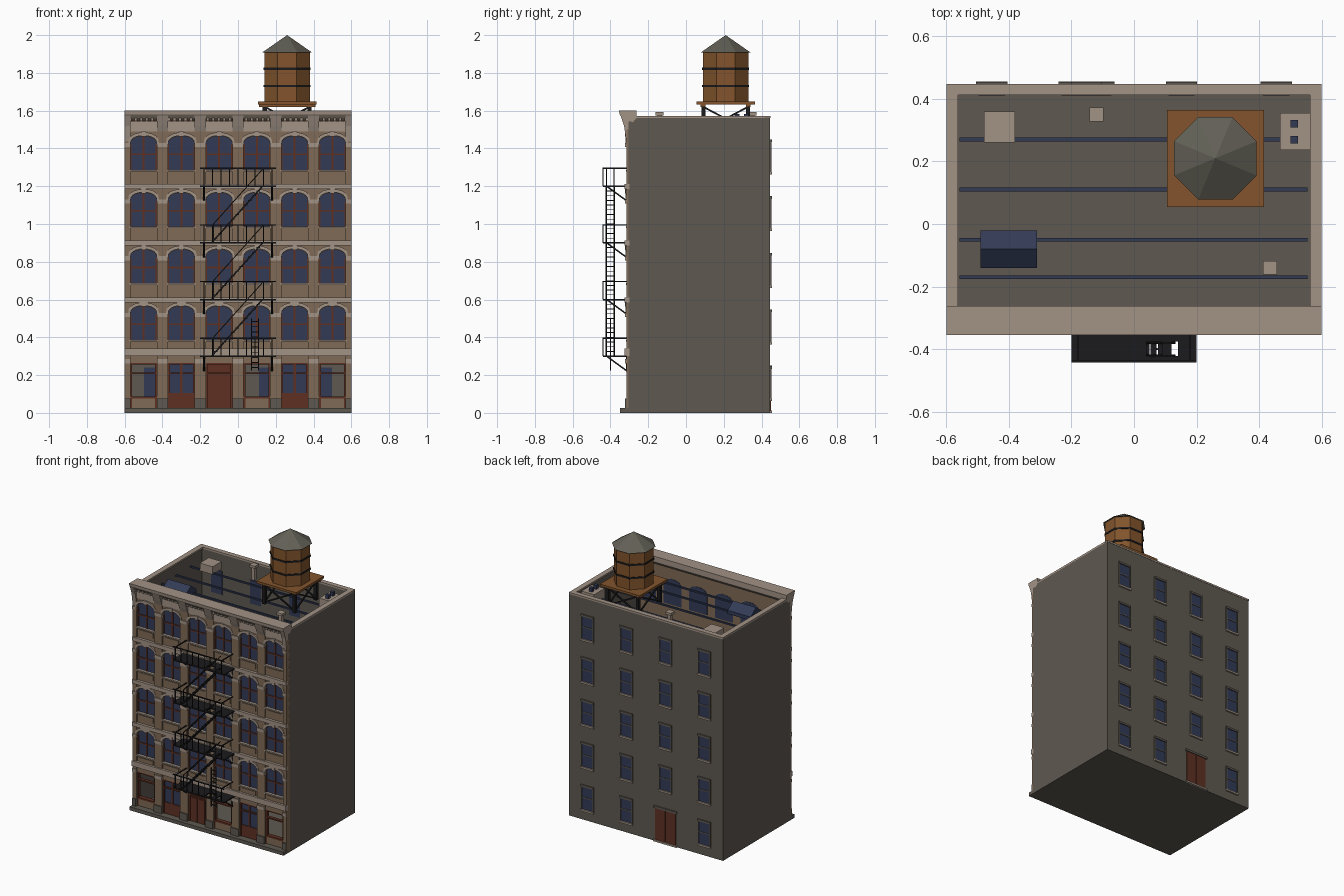
import bpy, bmesh, math
from mathutils import Vector, Matrix

if "Cube" in bpy.data.objects:
    bpy.data.objects.remove(bpy.data.objects["Cube"], do_unlink=True)


def material(name, *rgb):
    m = bpy.data.materials.new(name)
    m.use_nodes = True
    col = [((c / 255 + 0.055) / 1.055) ** 2.4 for c in rgb] + [1]
    m.diffuse_color = col
    m.node_tree.nodes["Principled BSDF"].inputs["Base Color"].default_value = col
    return m


STONE = material("pale stone", 162, 147, 134)
BRICK = material("tan brick", 128, 107, 86)
WALL = material("grey wall", 94, 89, 81)
WOOD = material("tank wood", 130, 84, 44)
GLASS = material("blue glass", 50, 59, 86)
DOOR = material("red brown paint", 94, 48, 34)
IRON = material("black iron", 27, 27, 29)
ZINC = material("zinc", 98, 96, 86)


class Part:
    """Collects simple solids into one named object."""

    def __init__(self, name, mat):
        self.name, self.mat, self.bm = name, mat, bmesh.new()

    def box(self, x0, x1, y0, y1, z0, z1):
        mid = Vector((x0 + x1, y0 + y1, z0 + z1)) / 2
        size = Matrix.Diagonal((x1 - x0, y1 - y0, z1 - z0, 1))
        bmesh.ops.create_cube(self.bm, size=1, matrix=Matrix.Translation(mid) @ size)

    def bar(self, p, q, t=0.006):
        p, q = Vector(p), Vector(q)
        rot = (q - p).to_track_quat("Z", "Y").to_matrix().to_4x4()
        size = Matrix.Diagonal((t, t, (q - p).length, 1))
        bmesh.ops.create_cube(self.bm, size=1, matrix=Matrix.Translation((p + q) / 2) @ rot @ size)

    def prism(self, pts, a, b, axis="y"):
        def put(u, v, w):
            return (u, w, v) if axis == "y" else (w, u, v)
        f = self.bm.faces.new([self.bm.verts.new(put(u, v, a)) for u, v in pts])
        ext = bmesh.ops.extrude_face_region(self.bm, geom=[f])["geom"]
        move = Vector(put(0, 0, b - a))
        bmesh.ops.translate(self.bm, vec=move, verts=[g for g in ext if isinstance(g, bmesh.types.BMVert)])

    def drum(self, x, y, z0, z1, r0, r1, n=8):
        bmesh.ops.create_cone(self.bm, cap_ends=True, segments=n, radius1=r0, radius2=r1, depth=z1 - z0,
                              matrix=Matrix.Translation((x, y, (z0 + z1) / 2)) @ Matrix.Rotation(math.pi / n, 4, "Z"))

    def done(self):
        bmesh.ops.recalc_face_normals(self.bm, faces=self.bm.faces)
        me = bpy.data.meshes.new(self.name)
        self.bm.to_mesh(me)
        self.bm.free()
        me.materials.append(self.mat)
        bpy.context.collection.objects.link(bpy.data.objects.new(self.name, me))


BAYS = [-0.5, -0.3, -0.1, 0.1, 0.3, 0.5]
FLOORS = [0.3, 0.6, 0.9, 1.2]
SHOPS = [-0.5, 0.1, 0.5]
BACK = [-0.455, -0.152, 0.152, 0.455]
PIERS = [(max(-0.6, x - 0.03), min(0.6, x + 0.03)) for x in [-0.6, -0.4, -0.2, 0, 0.2, 0.4, 0.6]]

# open shell: side walls, back wall and ground slab
shell = Part("side_and_back_walls", WALL)
shell.box(-0.6, 0.6, 0.415, 0.445, 0, 1.565)
shell.box(-0.6, 0.6, -0.31, 0.445, 0, 0.01)
for s in (-1, 1):
    shell.box(min(s * 0.6, s * 0.57), max(s * 0.6, s * 0.57), -0.305, 0.42, 0, 1.565)
shell.done()

cap = Part("parapet_cap", STONE)
cap.box(-0.6, 0.6, 0.412, 0.447, 1.56, 1.572)
for x in (-0.6, 0.563):
    cap.box(x, x + 0.037, -0.28, 0.43, 1.56, 1.572)
cap.done()

# front brickwork
brick = Part("front_brickwork", BRICK)
panes = Part("front_window_panes", GLASS)
bars = Part("front_window_bars", DOOR)
hoods = Part("window_hoods", STONE)
brick.box(-0.572, 0.572, -0.296, -0.28, 0.27, 1.56)
brick.box(-0.598, 0.598, -0.31, -0.29, 1.475, 1.56)
for x0, x1 in PIERS:
    brick.box(x0, x1, -0.316, -0.28, 0, 1.5)


def arch(cx, base, w, h, n=10):
    return [(cx - w * math.cos(math.pi * i / n), base + h * math.sin(math.pi * i / n) ** 0.7) for i in range(n + 1)]


for f in FLOORS:
    for x in BAYS:
        inner = arch(x, f + 0.215, 0.07, 0.05)
        brick.prism([(x - 0.07, f + 0.285)] + inner + [(x + 0.07, f + 0.285)], -0.31, -0.292)
        brick.box(x - 0.07, x + 0.07, -0.306, -0.29, f, f + 0.08)
        brick.box(x - 0.055, x + 0.055, -0.311, -0.3, f + 0.035, f + 0.07)
        panes.prism([(x - 0.07, f + 0.085)] + inner + [(x + 0.07, f + 0.085)], -0.298, -0.278)
        outer = arch(x, f + 0.225, 0.082, 0.06)
        hoods.prism(outer + arch(x, f + 0.22, 0.07, 0.048)[::-1], -0.319, -0.305)
        hoods.box(x - 0.012, x + 0.012, -0.324, -0.305, f + 0.262, f + 0.29)
        hoods.box(x - 0.074, x + 0.074, -0.318, -0.295, f + 0.078, f + 0.087)
        bars.box(x - 0.005, x + 0.005, -0.303, -0.296, f + 0.085, f + 0.262)
        bars.box(x - 0.068, x + 0.068, -0.303, -0.296, f + 0.165, f + 0.174)
        for s in (-0.067, 0.067):
            bars.box(x + s - 0.003, x + s + 0.003, -0.303, -0.296, f + 0.085, f + 0.22)

# street level bays: open shop windows and doors
doors = Part("front_doors", DOOR)
for x in BAYS:
    brick.box(x - 0.07, x + 0.07, -0.308, -0.28, 0.265, 0.3)
    for s in (-0.066, 0.066):
        bars.box(x + s - 0.005, x + s + 0.005, -0.306, -0.284, 0.01, 0.27)
    bars.box(x - 0.07, x + 0.07, -0.306, -0.284, 0.255, 0.27)
    bars.box(x - 0.07, x + 0.07, -0.306, -0.284, 0.205, 0.214)
    if x in SHOPS:
        brick.box(x - 0.07, x + 0.07, -0.304, -0.28, 0, 0.075)
        bars.box(x - 0.07, x + 0.07, -0.31, -0.28, 0.075, 0.087)
    elif x == -0.1:
        doors.box(x - 0.065, x + 0.065, -0.298, -0.282, 0.01, 0.26)
        for s in (-0.03, 0.03):
            doors.box(x + s - 0.022, x + s + 0.022, -0.303, -0.295, 0.03, 0.195)
    else:
        panes.box(x - 0.065, x + 0.065, -0.296, -0.282, 0.1, 0.26)
        doors.box(x - 0.065, x + 0.065, -0.302, -0.28, 0.01, 0.105)
        doors.box(x - 0.006, x + 0.006, -0.302, -0.28, 0.1, 0.26)
for p in (brick, panes, bars, hoods, doors):
    p.done()

# stone bands, capitals and panels
trim = Part("front_stone_trim", STONE)
trim.box(-0.6, 0.6, -0.326, -0.3, 0.302, 0.34)
for f in FLOORS[1:]:
    trim.box(-0.6, 0.6, -0.325, -0.3, f - 0.015, f + 0.012)
for x0, x1 in PIERS:
    for f in FLOORS:
        trim.box(x0, x1, -0.322, -0.3, f + 0.208, f + 0.23)
    trim.box(x0, x1, -0.322, -0.3, 0.262, 0.285)
for x in BAYS:
    trim.box(x - 0.08, x + 0.08, -0.316, -0.3, 1.49, 1.54)
trim.done()

plinth = Part("plinth_and_step", WALL)
plinth.box(-0.6, 0.6, -0.35, -0.3, 0, 0.025)
for x0, x1 in PIERS:
    plinth.box(x0, x1, -0.324, -0.3, 0.02, 0.075)
plinth.done()

# crowning cornice with brackets
cornice = Part("cornice", STONE)
cornice.prism([(-0.355, 1.6), (-0.352, 1.58), (-0.335, 1.56), (-0.31, 1.545), (-0.28, 1.54), (-0.262, 1.56),
               (-0.262, 1.6)], -0.6, 0.6, "x")
for i, (x0, x1) in enumerate(PIERS):
    low = 1.41 if i in (0, 6) else 1.48
    cornice.prism([(-0.347, 1.575), (-0.328, 1.52), (-0.312, low), (-0.3, low), (-0.3, 1.575)], x0, x1, "x")
for i in range(40):
    x = -0.57 + i * 1.14 / 39
    cornice.box(x - 0.007, x + 0.007, -0.335, -0.3, 1.545, 1.562)
cornice.done()

# back windows and door
glass = Part("back_window_panes", GLASS)
sills = Part("back_sills", STONE)
frames = Part("back_window_frames", WALL)
for k in range(5):
    for x in BACK:
        if k == 0 and x == BACK[1]:
            continue
        z = k * 0.3 + 0.075
        glass.box(x - 0.042, x + 0.042, 0.411, 0.447, z, z + 0.165)
        sills.box(x - 0.05, x + 0.05, 0.44, 0.456, z - 0.013, z)
        frames.box(x - 0.05, x + 0.05, 0.44, 0.454, z + 0.158, z + 0.172)
        frames.box(x - 0.042, x + 0.042, 0.44, 0.45, z + 0.08, z + 0.087)
        for s in (-0.046, 0.046):
            frames.box(x + s - 0.004, x + s + 0.004, 0.44, 0.452, z, z + 0.165)
back_door = Part("back_door", DOOR)
for s in (-0.041, 0.041):
    back_door.box(BACK[1] + s - 0.039, BACK[1] + s + 0.039, 0.411, 0.449, 0.012, 0.235)
sills.box(BACK[1] - 0.09, BACK[1] + 0.09, 0.44, 0.456, 0, 0.012)
frames.box(BACK[1] - 0.09, BACK[1] + 0.09, 0.44, 0.454, 0.235, 0.25)
for p in (glass, sills, frames, back_door):
    p.done()

# rooftop fittings
ROOF = 1.485
seams = Part("roof_seams", GLASS)
for y in (0.27, 0.11, -0.05, -0.17):
    seams.box(-0.558, 0.555, y - 0.006, y + 0.006, ROOF, ROOF + 0.01)
seams.done()
skylight = Part("skylight", GLASS)
skylight.prism([(-0.14, ROOF), (-0.14, 1.51), (-0.08, 1.555), (-0.02, 1.51), (-0.02, ROOF)], -0.49, -0.31, "x")
skylight.done()
vents = Part("roof_vents_and_chimney", STONE)
vents.box(-0.48, -0.38, 0.26, 0.36, ROOF, 1.54)
vents.box(0.467, 0.565, 0.237, 0.355, ROOF, 1.555)
for x, y in ((-0.12, 0.35), (0.435, -0.14)):
    vents.box(x - 0.012, x + 0.012, y - 0.012, y + 0.012, ROOF, 1.58)
    vents.box(x - 0.022, x + 0.022, y - 0.022, y + 0.022, 1.575, 1.592)
vents.done()
pots = Part("chimney_pots", GLASS)
for y in (0.27, 0.32):
    pots.box(0.5, 0.524, y - 0.012, y + 0.012, 1.55, 1.582)
pots.done()

# water tank on its stand
TX, TY, K = 0.26, 0.21, 1 / math.cos(math.pi / 8)
tank = Part("tank_barrel", WOOD)
tank.drum(TX, TY, 1.645, 1.912, 0.12 * K, 0.12 * K)
tank.box(TX - 0.155, TX + 0.155, TY - 0.155, TY + 0.155, 1.632, 1.648)
for s in (-0.12, 0.12):
    tank.box(TX - 0.15, TX + 0.15, TY + s - 0.012, TY + s + 0.012, 1.62, 1.634)
tank.done()
lid = Part("tank_roof", ZINC)
lid.drum(TX, TY, 1.908, 2.0, 0.132 * K, 0.0)
lid.done()
iron = Part("tank_hoops_and_stand", IRON)
for z in (1.73, 1.822):
    iron.drum(TX, TY, z - 0.006, z + 0.006, 0.124 * K, 0.124 * K)
corners = [(TX + a * 0.118, TY + b * 0.118) for a, b in ((-1, -1), (1, -1), (1, 1), (-1, 1))]
for i, (x, y) in enumerate(corners):
    u, v = corners[(i + 1) % 4]
    iron.box(x - 0.011, x + 0.011, y - 0.011, y + 0.011, ROOF, 1.625)
    iron.bar((x, y, ROOF + 0.01), (u, v, 1.62), 0.009)
    iron.bar((x, y, 1.62), (u, v, ROOF + 0.01), 0.009)
iron.done()

# fire escape: landings, rails, brackets, stairs, ladder
esc = Part("fire_escape", IRON)
Y0, Y1 = -0.44, -0.31
for f in FLOORS:
    top = f + 0.095
    esc.box(-0.2, 0.04, Y0, Y1, f - 0.004, f + 0.004)
    esc.box(0.14, 0.2, Y0, Y1, f - 0.004, f + 0.004)
    esc.box(0.04, 0.14, Y0, -0.422, f - 0.004, f + 0.004)
    esc.box(0.04, 0.14, -0.375, Y1, f - 0.004, f + 0.004)
    esc.box(0.09, 0.12, -0.422, -0.375, f - 0.004, f + 0.004)
    esc.bar((-0.2, Y0, top), (0.2, Y0, top))
    for i in range(9):
        esc.bar((-0.18 + i * 0.045, Y0, f), (-0.18 + i * 0.045, Y0, top), 0.004)
    for x in (-0.18, 0.18):
        esc.bar((x, Y0, top), (x, Y1, top))
        esc.bar((x, Y0, f), (x, Y0, top))
        esc.bar((x, -0.42, f), (x, Y1, f - 0.08), 0.008)
        esc.bar((x, -0.314, f), (x, -0.314, f - 0.08), 0.008)
    if f < 1.2:
        for y in (-0.422, -0.38):
            esc.bar((-0.14, y, f), (0.13, y, f + 0.3), 0.008)
            esc.bar((-0.13, y, f + 0.1), (0.13, y, f + 0.39), 0.005)
            esc.bar((-0.13, y, f), (-0.13, y, f + 0.1), 0.005)
        for i in range(1, 12):
            x, z = -0.14 + 0.0225 * i, f + 0.025 * i
            esc.box(x - 0.009, x + 0.009, -0.422, -0.38, z - 0.002, z + 0.002)
for x in (0.072, 0.108):
    esc.bar((x, -0.4, 0.225), (x, -0.4, 0.5))
for i in range(10):
    esc.bar((0.072, -0.4, 0.24 + i * 0.027), (0.108, -0.4, 0.24 + i * 0.027), 0.005)
esc.done()
